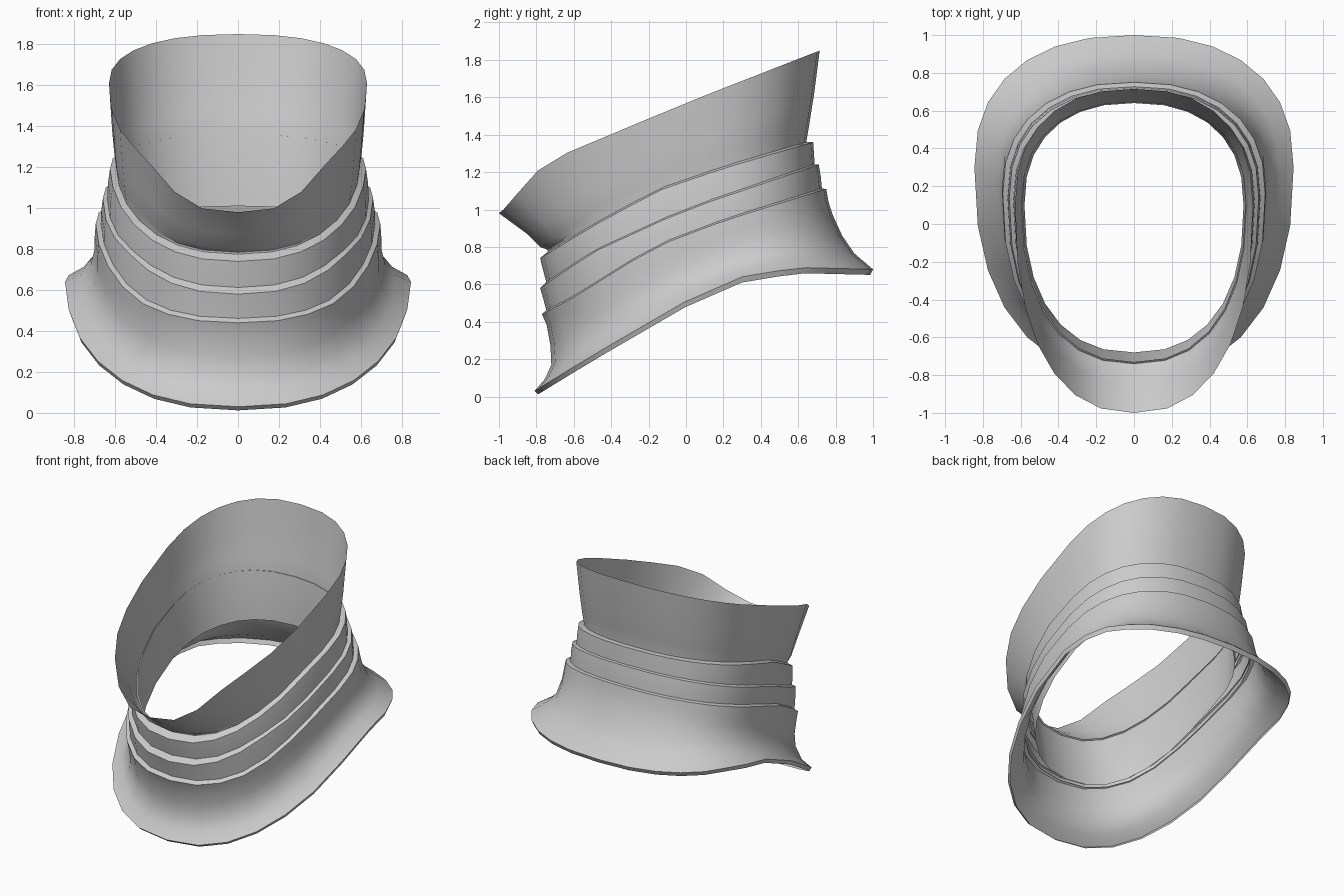
import bpy, math

if "Cube" in bpy.data.objects:
    bpy.data.objects.remove(bpy.data.objects["Cube"])

SEG = 28

grey = bpy.data.materials.new("light_grey")
grey.diffuse_color = (0.6, 0.6, 0.6, 1)
grey.use_nodes = True
grey.node_tree.nodes["Principled BSDF"].inputs["Base Color"].default_value = grey.diffuse_color


def height(profile, y):
    """Height along the side of a ring, interpolated from (y, z) pairs."""
    if y <= profile[0][0]:
        return profile[0][1]
    for (y0, z0), (y1, z1) in zip(profile, profile[1:]):
        if y <= y1:
            return z0 + (z1 - z0) * (y - y0) / (y1 - y0)
    return profile[-1][1]


def ring(front, back, half_width, centre, profile, dz=0.0, power=2.35):
    """Closed rounded outline; front and back halves have their own length."""
    pts = []
    for i in range(SEG):
        t = 2 * math.pi * i / SEG
        s, c = math.sin(t), -math.cos(t)
        x = half_width * math.copysign(abs(s) ** (2 / power), s)
        length = back - centre if c > 0 else centre - front
        y = centre + length * math.copysign(abs(c) ** (2 / power), c)
        pts.append((x, y, height(profile, y) + dz))
    return pts


def loft(name, rings):
    """Skin a list of rings from top to bottom."""
    verts = [p for r in rings for p in r]
    faces = []
    for k in range(len(rings) - 1):
        for i in range(SEG):
            j = (i + 1) % SEG
            a, b = k * SEG, (k + 1) * SEG
            faces.append((a + i, b + i, b + j, a + j))
    me = bpy.data.meshes.new(name)
    me.from_pydata(verts, [], faces)
    me.materials.append(grey)
    ob = bpy.data.objects.new(name, me)
    bpy.context.collection.objects.link(ob)
    bpy.ops.object.select_all(action='DESELECT')
    ob.select_set(True)
    bpy.context.view_layer.objects.active = ob
    bpy.ops.object.shade_smooth_by_angle(angle=math.radians(35))
    return ob


# Top edge heights of the three stacked bands
upper = [(-.78, .74), (-.5, .91), (-.15, 1.10), (.2, 1.22), (.68, 1.36)]
middle = [(-.78, .58), (-.5, .77), (0, 1.0), (.3, 1.10), (.71, 1.24)]
lower = [(-.77, .44), (-.6, .53), (-.2, .78), (0, .87), (.3, .97), (.75, 1.11)]

# Flared collar continuing down as an inner sleeve
loft("collar", [
    ring(-1.0, .715, .63, .1, [(-1, .98), (-.95, 1.02), (-.87, 1.13), (-.74, 1.26),
                               (-.5, 1.36), (0, 1.57), (.715, 1.85)]),
    ring(-.85, .685, .615, .1, [(-.85, .87), (-.6, 1.07), (-.2, 1.28), (.2, 1.42), (.69, 1.62)]),
    ring(-.78, .66, .605, .1, [(-.78, .80), (-.5, .99), (-.15, 1.18), (.2, 1.31), (.66, 1.46)]),
    ring(-.74, .645, .595, .1, upper, .02),
    ring(-.68, .64, .58, .1, [(-.68, .42), (0, .8), (.64, 1.01)]),
])

# Two stacked bands, each with a small ledge on top
loft("upper_band", [
    ring(-.73, .64, .59, .12, upper, .012),
    ring(-.78, .68, .625, .12, upper),
    ring(-.765, .685, .635, .12, upper, -.07),
    ring(-.74, .69, .64, .12, middle, -.02),
])
loft("middle_band", [
    ring(-.74, .68, .63, .14, middle, .012),
    ring(-.78, .71, .66, .14, middle),
    ring(-.765, .72, .668, .14, middle, -.06),
    ring(-.74, .73, .67, .14, lower, -.02),
])

# Skirt flaring out to a thin turned lip
rim = [(-.81, .03), (-.5, .22), (0, .51), (.3, .64), (.6, .69), (1.0, .68)]
loft("flared_base", [
    ring(-.74, .72, .66, .16, lower, .012),
    ring(-.77, .75, .695, .16, lower),
    ring(-.745, .762, .70, .18, lower, -.07),
    ring(-.725, .785, .70, .2, [(-.73, .27), (-.3, .55), (0, .72), (.3, .84), (.785, .97)]),
    ring(-.72, .835, .72, .23, [(-.72, .17), (-.3, .47), (0, .63), (.3, .75), (.835, .86)]),
    ring(-.755, .90, .77, .26, [(-.76, .09), (-.3, .38), (0, .56), (.3, .69), (.6, .74), (.9, .765)]),
    ring(-.81, 1.0, .845, .3, rim),
    ring(-.79, .985, .835, .3, rim, -.03),
])
